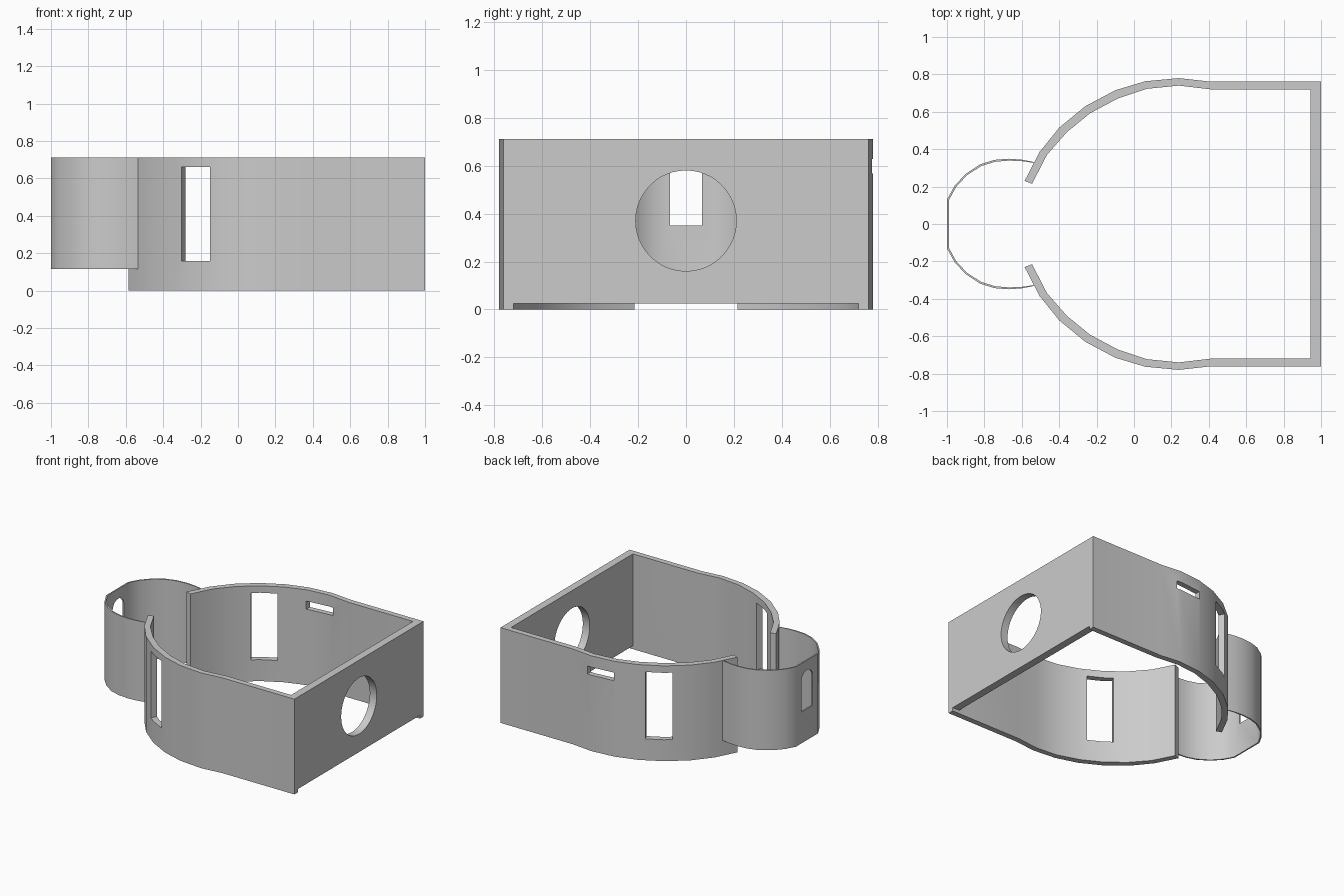
import bpy, bmesh, math
from mathutils import Matrix

if "Cube" in bpy.data.objects:
    bpy.data.objects.remove(bpy.data.objects["Cube"])


def finish(name, bm):
    bmesh.ops.recalc_face_normals(bm, faces=bm.faces[:])
    mesh = bpy.data.meshes.new(name)
    bm.to_mesh(mesh)
    bm.free()
    ob = bpy.data.objects.new(name, mesh)
    bpy.context.collection.objects.link(ob)
    return ob


def wall(name, outer, inner, z0, z1):
    """Upright wall from half outlines (+y side), mirrored across y = 0."""
    def full(half):
        return half + [(x, -y) for x, y in reversed(half)]
    bm = bmesh.new()
    rows = [[bm.verts.new((*o, z0)), bm.verts.new((*o, z1)),
             bm.verts.new((*i, z1)), bm.verts.new((*i, z0))]
            for o, i in zip(full(outer), full(inner))]
    for a, b in zip(rows, rows[1:]):
        for k in range(4):
            n = (k + 1) % 4
            bm.faces.new((a[k], a[n], b[n], b[k]))
    bm.faces.new(rows[0])
    bm.faces.new(rows[-1])
    return finish(name, bm)


def box(size, loc, rot=0.0):
    bm = bmesh.new()
    m = (Matrix.Translation(loc) @ Matrix.Rotation(rot, 4, 'Z')
         @ Matrix.Diagonal((*size, 1)))
    bmesh.ops.create_cube(bm, size=1, matrix=m)
    return finish("cutter", bm)


def prism_x(points, x0, x1):
    """Prism along x from a (y, z) outline."""
    bm = bmesh.new()
    a = [bm.verts.new((x0, y, z)) for y, z in points]
    b = [bm.verts.new((x1, y, z)) for y, z in points]
    bm.faces.new(a)
    bm.faces.new(b)
    for k in range(len(a)):
        n = (k + 1) % len(a)
        bm.faces.new((a[k], a[n], b[n], b[k]))
    return finish("cutter", bm)


def cut(ob, cutters):
    bpy.context.view_layer.objects.active = ob
    for c in cutters:
        c.hide_render = True
        mod = ob.modifiers.new("cut", 'BOOLEAN')
        mod.operation = 'DIFFERENCE'
        mod.solver = 'EXACT'
        mod.object = c
        bpy.ops.object.modifier_apply(modifier=mod.name)
        bpy.data.objects.remove(c)


def arc(r, z, a0, a1, n):
    return [(r * math.cos(a0 + (a1 - a0) * k / n),
             z + r * math.sin(a0 + (a1 - a0) * k / n)) for k in range(n + 1)]


# main hall wall: curved sides running to a flat end wall
hall = wall("hall_wall",
            [(-.585, .23), (-.505, .385), (-.40, .515), (-.26, .63), (-.10, .715),
             (.06, .763), (.24, .78), (.40, .762), (1, .762)],
            [(-.545, .215), (-.465, .37), (-.36, .49), (-.235, .592), (-.085, .672),
             (.07, .723), (.24, .74), (.41, .72), (.943, .72)], 0, .712)

# openings: tall windows, side slot, round window, door gap under the end wall
tilt = math.atan2(.085, .16)
cutters = [box((.181, .3, .5), (-.23, s * .65, .41), s * tilt) for s in (-1, 1)]
cutters.append(box((.21, .3, .06), (.165, .75, .597)))
cutters.append(prism_x(arc(.21, .37, 0, 2 * math.pi, 48)[:-1], .85, 1.1))
cutters.append(box((.3, 1.44, .05), (1, 0, 0)))
cut(hall, cutters)

# thin rounded bay
bay = wall("bay_wall",
           [(-.534, .331), (-.60, .344), (-.67, .349), (-.745, .343), (-.82, .32),
            (-.90, .268), (-.96, .203), (-1, .13)],
           [(-.538, .327), (-.60, .336), (-.67, .339), (-.742, .333), (-.816, .31),
            (-.893, .261), (-.951, .198), (-.99, .127)], .115, .712)

# arched window in the bay
cut(bay, [prism_x([(-.067, .35), (.067, .35)] + arc(.067, .573, 0, math.pi, 16),
                  -1.1, -.9)])

# soft shading on the curves
for ob in (hall, bay):
    bpy.ops.object.select_all(action='DESELECT')
    ob.select_set(True)
    bpy.context.view_layer.objects.active = ob
    bpy.ops.object.shade_smooth_by_angle(angle=math.radians(30))
